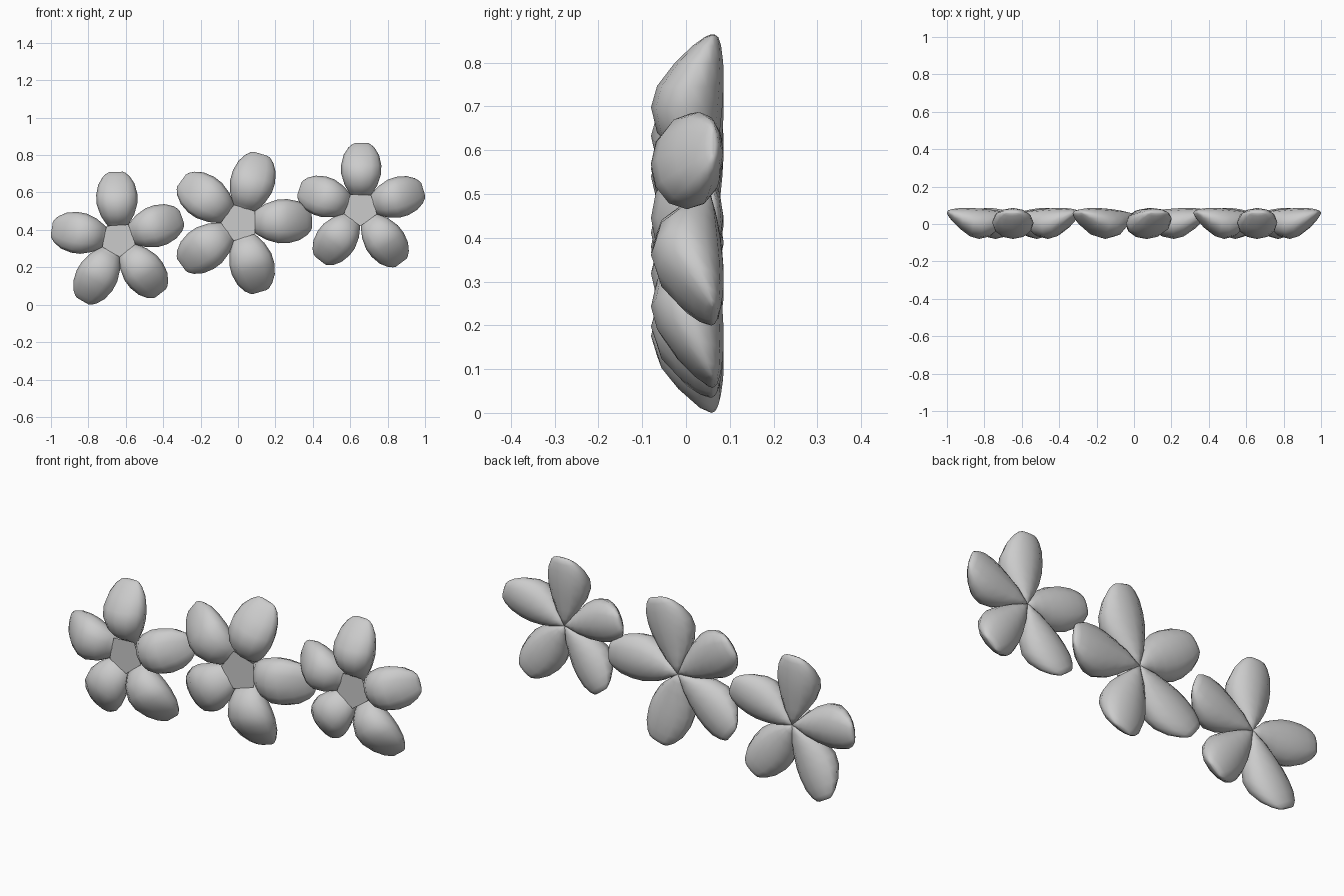
import bpy, bmesh, math
from mathutils import Vector

if "Cube" in bpy.data.objects:
    bpy.data.objects.remove(bpy.data.objects["Cube"])

# petal profile: distance from centre, half width, front y, back y (unit flower, length 0.36)
PROFILE = [(0.0, 0.004, 0.03, 0.053), (0.04, 0.03, 0.02, 0.061),
           (0.072, 0.053, 0.0, 0.068), (0.09, 0.066, -0.03, 0.071),
           (0.13, 0.09, -0.066, 0.077),
           (0.19, 0.109, -0.08, 0.083), (0.24, 0.110, -0.066, 0.086),
           (0.295, 0.097, -0.025, 0.085), (0.335, 0.072, 0.016, 0.08),
           (0.354, 0.05, 0.042, 0.074), (0.36, 0.036, 0.055, 0.066)]
SIDES = 12


def finish(bm, name, angle):
    bmesh.ops.recalc_face_normals(bm, faces=bm.faces)
    mesh = bpy.data.meshes.new(name)
    bm.to_mesh(mesh)
    bm.free()
    ob = bpy.data.objects.new(name, mesh)
    bpy.context.collection.objects.link(ob)
    bpy.ops.object.select_all(action='DESELECT')
    ob.select_set(True)
    bpy.context.view_layer.objects.active = ob
    bpy.ops.object.shade_smooth_by_angle(angle=math.radians(angle))


def petal(name, cx, cz, scale, degrees, stretch):
    a = math.radians(degrees)
    out = Vector((math.cos(a), 0, math.sin(a)))
    side = Vector((-math.sin(a), 0, math.cos(a)))
    bm = bmesh.new()
    rings = []
    for r, w, yf, yb in PROFILE:
        ring = []
        for i in range(SIDES):
            t = 2 * math.pi * i / SIDES
            y = (yf + yb) / 2 + (yb - yf) / 2 * math.sin(t)
            p = out * r * scale * stretch + side * w * scale * math.cos(t)
            ring.append(bm.verts.new((cx + p.x, y, cz + p.z)))
        rings.append(ring)
    for a_ring, b_ring in zip(rings, rings[1:]):
        for i in range(SIDES):
            j = (i + 1) % SIDES
            bm.faces.new((a_ring[i], a_ring[j], b_ring[j], b_ring[i]))
    bm.faces.new(rings[0])
    bm.faces.new(rings[-1])
    finish(bm, name, 80)


def centre(name, cx, cz, scale, angles):
    # five-sided cone: flat in front, pointed at the back
    bm = bmesh.new()
    ring = []
    for n, d in enumerate(angles):
        following = angles[(n + 1) % 5] + (360 if n == 4 else 0)
        a = math.radians((d + following) / 2)
        ring.append(bm.verts.new((cx + 0.095 * scale * math.cos(a), -0.005,
                                  cz + 0.095 * scale * math.sin(a))))
    tip = bm.verts.new((cx, 0.05, cz))
    bm.faces.new(ring)
    for i in range(5):
        bm.faces.new((ring[i], ring[(i + 1) % 5], tip))
    finish(bm, name, 30)


# flowers: name, centre x, centre z, scale, petal directions, petal stretch
FLOWERS = [("left", -0.64, 0.35, 1.0, (19, 92, 171, 240, 308), (1, 1, 1, 1.06, 1.02)),
           ("middle", 0.01, 0.438, 1.07, (2, 73, 144, 216, 286), (1, 1, 1, 1, 1)),
           ("right", 0.655, 0.513, 0.975, (17, 89, 162, 232, 307), (1, 1, 0.98, 1, 1.03))]
for name, cx, cz, s, angles, stretches in FLOWERS:
    centre(name + "_flower_centre", cx, cz, s, angles)
    for n, (d, k) in enumerate(zip(angles, stretches)):
        petal(f"{name}_flower_petal_{n + 1}", cx, cz, s, d, k)
